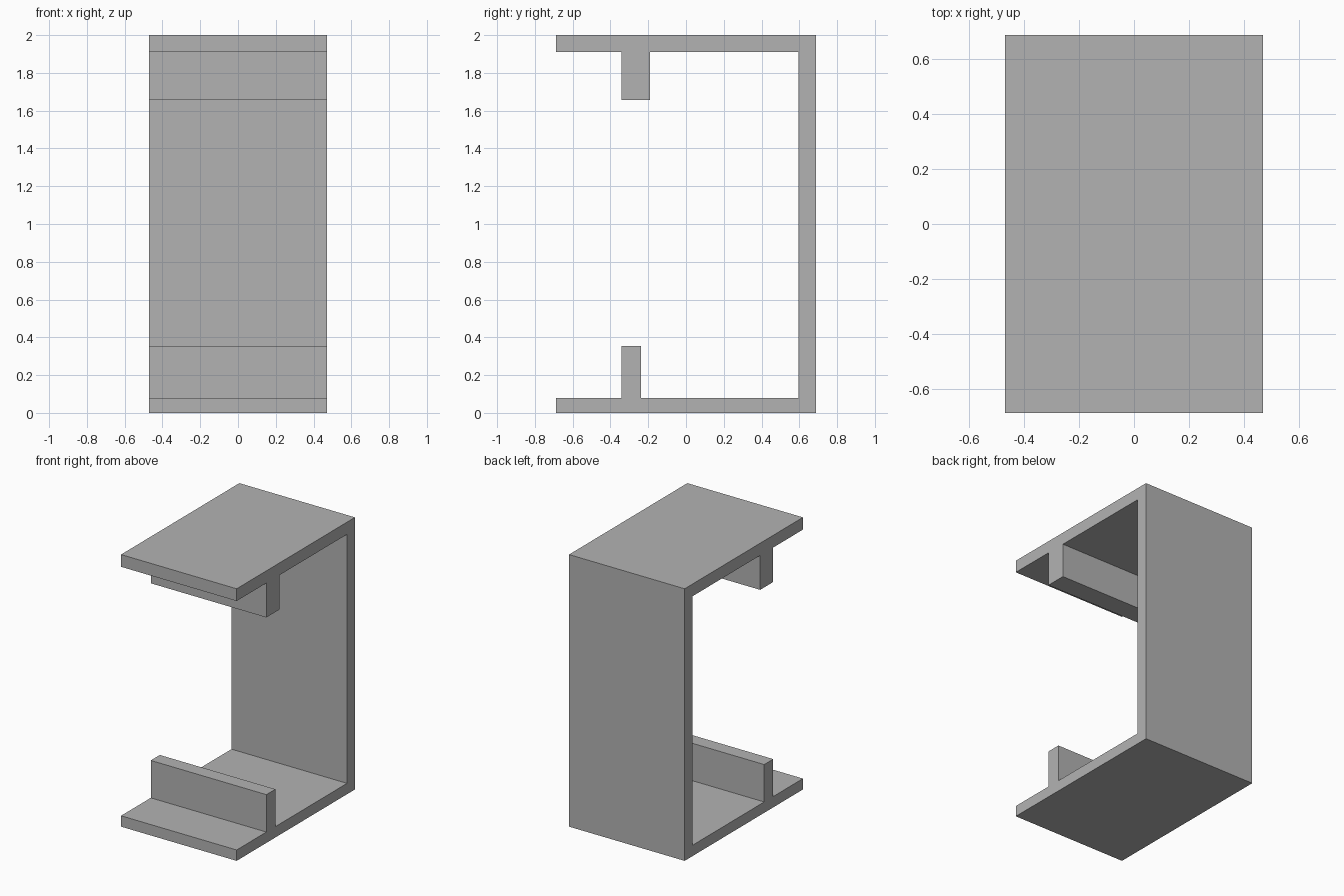
import bpy
import bmesh
from mathutils import Vector

cube = bpy.data.objects.get("Cube")
if cube:
    bpy.data.objects.remove(cube, do_unlink=True)

WIDTH = 0.94

# Plain grey finish
grey = bpy.data.materials.new("plain_grey")
grey.use_nodes = True
colour = (0.45, 0.45, 0.45, 1)
grey.diffuse_color = colour
grey.node_tree.nodes["Principled BSDF"].inputs["Base Color"].default_value = colour


def extrude_profile(name, profile):
    """Extrude a closed (y, z) outline along x, centred on x = 0."""
    bm = bmesh.new()
    face = bm.faces.new([bm.verts.new((-WIDTH / 2, y, z)) for y, z in profile])
    result = bmesh.ops.extrude_face_region(bm, geom=[face])
    moved = [v for v in result["geom"] if isinstance(v, bmesh.types.BMVert)]
    bmesh.ops.translate(bm, verts=moved, vec=Vector((WIDTH, 0, 0)))
    bmesh.ops.recalc_face_normals(bm, faces=bm.faces)
    mesh = bpy.data.meshes.new(name)
    bm.to_mesh(mesh)
    bm.free()
    mesh.materials.append(grey)
    obj = bpy.data.objects.new(name, mesh)
    bpy.context.collection.objects.link(obj)
    return obj


# Outline levels
front, back, wall = -0.687, 0.687, 0.595
floor_top, ceiling = 0.08, 1.91
rib_front, lower_rib_back, upper_rib_back = -0.342, -0.237, -0.19
lower_rib_top, upper_rib_bottom = 0.355, 1.657

# One-piece channel: base, lower rib, back wall, upper rib and top plate
extrude_profile("channel_bracket", [
    (front, 0), (back, 0), (back, 2), (front, 2),
    (front, ceiling), (rib_front, ceiling),
    (rib_front, upper_rib_bottom), (upper_rib_back, upper_rib_bottom),
    (upper_rib_back, ceiling), (wall, ceiling),
    (wall, floor_top), (lower_rib_back, floor_top),
    (lower_rib_back, lower_rib_top), (rib_front, lower_rib_top),
    (rib_front, floor_top), (front, floor_top),
])
